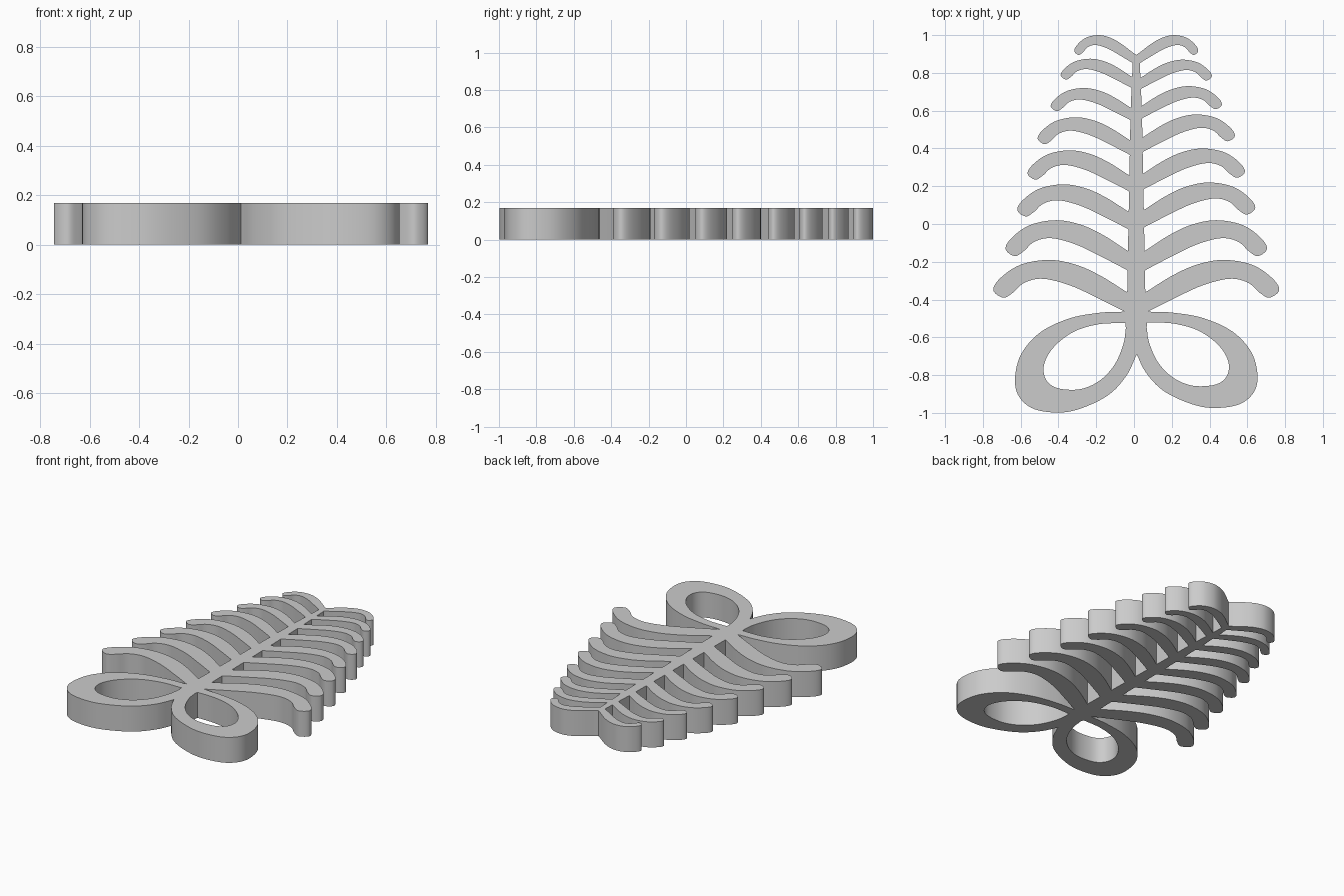
import bpy
import bmesh
from mathutils import Vector
from mathutils.geometry import delaunay_2d_cdt, area_tri

HEIGHT = 0.168
CENTRE = 0.012      # the stem runs slightly off the middle
STEPS = 6

cube = bpy.data.objects.get("Cube")
if cube:
    bpy.data.objects.remove(cube, do_unlink=True)


def smooth_path(points):
    """Catmull-Rom path through the points."""
    pts = [Vector(p) for p in points]
    ext = [2 * pts[0] - pts[1]] + pts + [2 * pts[-1] - pts[-2]]
    path = []
    for a, b, c, d in zip(ext, ext[1:], ext[2:], ext[3:]):
        for k in range(STEPS):
            t = k / STEPS
            path.append(0.5 * (2 * b + (c - a) * t + (2 * a - 5 * b + 4 * c - d) * t ** 2
                               + (3 * b - a - 3 * c + d) * t ** 3))
    return path + [pts[-1]]


def counter_clockwise(outline):
    area = sum(a.x * b.y - b.x * a.y for a, b in zip(outline, outline[1:] + outline[:1]))
    return outline if area > 0 else outline[::-1]


# Frond outline: x as a share of its reach, y as a share of its drop from the crest
FROND = [(.08, -.82), (.25, -.42), (.42, -.13), (.61, 0), (.81, -.13), (.95, -.48),
         (1, -.8), (.93, -1), (.86, -.86), (.78, -.6), (.65, -.5), (.46, -.68),
         (.26, -1.03), (.08, -1.37)]
# Reach, crest height on the left, crest height on the right, drop
FRONDS = [(.757, -.19, -.19, .2), (.692, .02, .02, .19), (.63, .22, .21, .17),
          (.575, .4, .39, .155), (.522, .58, .565, .142), (.453, .73, .72, .122),
          (.4, .87, .875, .11), (.328, 1, 1, .105)]
# Looped base leaf: rim and opening
RIM = [(0, -.695), (.05, -.8), (.14, -.9), (.275, -.97), (.4, -.998), (.54, -.98),
       (.62, -.915), (.642, -.82), (.61, -.69), (.51, -.575), (.355, -.5),
       (.195, -.47), (.08, -.465)]
OPENING = [(.058, -.525), (.195, -.53), (.33, -.57), (.435, -.65), (.487, -.74),
           (.48, -.82), (.42, -.868), (.3, -.875), (.195, -.83), (.115, -.745),
           (.068, -.635), (.055, -.55)]
STEM = [(.05, -.48), (.045, -.2), (.03, .6), (.018, .87)]

solids, openings = [], {}
outlines = []


def add_outline(points):
    outlines.append(counter_clockwise([Vector((p.x + CENTRE, p.y)) for p in points]))
    return len(outlines) - 1


# Stem
solids.append(add_outline([Vector(p) for p in STEM] + [Vector((-x, y)) for x, y in STEM[::-1]]))

for side in (1, -1):
    # Fronds
    for reach, left_crest, right_crest, drop in FRONDS:
        crest = left_crest if side > 0 else right_crest
        path = smooth_path(FROND) + [Vector((0, -1.6)), Vector((0, -1))]
        solids.append(add_outline([Vector((side * reach * p.x, crest + drop * p.y)) for p in path]))
    # Base leaves, one a little shorter
    squash = .955 if side > 0 else 1

    def place(path):
        return [Vector((side * p.x, -.46 + (p.y + .46) * squash)) for p in path]

    rim = add_outline(place(smooth_path(RIM) + [Vector((0, -.45))]))
    solids.append(rim)
    openings[rim] = add_outline(place(smooth_path(OPENING)))

# Merge all outlines into one flat sheet
coords, loops = [], []
for outline in outlines:
    loops.append(list(range(len(coords), len(coords) + len(outline))))
    coords.extend(outline)
verts, _, faces, _, _, sources = delaunay_2d_cdt(coords, [], loops, 0, 0.0001, True)

bm = bmesh.new()
sheet = [bm.verts.new((v.x, v.y, 0)) for v in verts]
for face, source in zip(faces, sources):
    if any(i in source and openings.get(i) not in source for i in solids):
        bm.faces.new([sheet[i] for i in face])
bmesh.ops.delete(bm, geom=[v for v in bm.verts if not v.link_faces], context='VERTS')

# Thicken the sheet
top = bmesh.ops.extrude_face_region(bm, geom=bm.faces[:], use_keep_orig=True)["geom"]
bmesh.ops.translate(bm, vec=(0, 0, HEIGHT),
                    verts=[g for g in top if isinstance(g, bmesh.types.BMVert)])
bmesh.ops.recalc_face_normals(bm, faces=bm.faces[:])

mesh = bpy.data.meshes.new("fern_leaf")
bm.to_mesh(mesh)
bm.free()
fern = bpy.data.objects.new("fern_leaf", mesh)
bpy.context.collection.objects.link(fern)

# Plain grey
grey = bpy.data.materials.new("light_grey")
grey.use_nodes = True
grey.diffuse_color = (.6, .6, .6, 1)
grey.node_tree.nodes["Principled BSDF"].inputs["Base Color"].default_value = (.6, .6, .6, 1)
mesh.materials.append(grey)

bpy.ops.object.select_all(action='DESELECT')
fern.select_set(True)
bpy.context.view_layer.objects.active = fern
bpy.ops.object.shade_smooth_by_angle(angle=.6)
